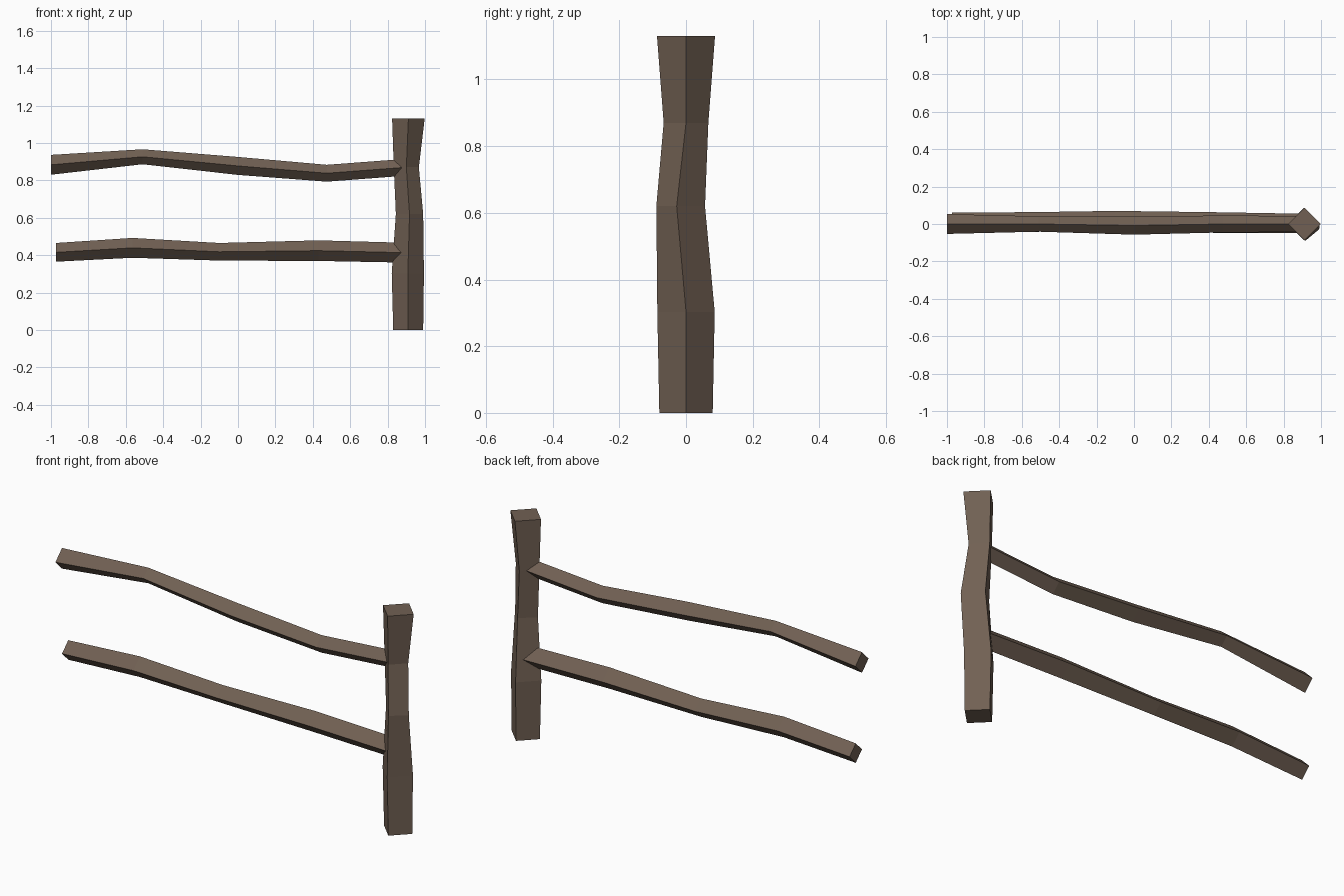
import bpy, bmesh

if "Cube" in bpy.data.objects:
    bpy.data.objects.remove(bpy.data.objects["Cube"])

wood = bpy.data.materials.new("weathered brown wood")
wood.diffuse_color = (0.165, 0.118, 0.087, 1)
wood.use_nodes = True
wood.node_tree.nodes["Principled BSDF"].inputs["Base Color"].default_value = wood.diffuse_color


def beam(name, rings):
    """Loft four-cornered rings into a closed, flat-shaded beam."""
    bm = bmesh.new()
    loops = [[bm.verts.new(p) for p in ring] for ring in rings]
    for a, b in zip(loops, loops[1:]):
        for i in range(4):
            j = (i + 1) % 4
            bm.faces.new((a[i], a[j], b[j], b[i]))
    bm.faces.new(loops[0])
    bm.faces.new(loops[-1])
    bmesh.ops.recalc_face_normals(bm, faces=bm.faces)
    mesh = bpy.data.meshes.new(name)
    bm.to_mesh(mesh)
    bm.free()
    mesh.materials.append(wood)
    obj = bpy.data.objects.new(name, mesh)
    bpy.context.collection.objects.link(obj)
    return obj


def post_ring(z, x, y, r, skew=0):
    return [(x + r, y - skew, z), (x, y + r, z), (x - r, y + skew, z), (x, y - r, z)]


def rail_ring(x, y, z, ry, rz):
    return [(x, y + ry, z), (x, y, z + rz), (x, y - ry, z), (x, y, z - rz)]


# Crooked post, diamond in section
beam("post", [post_ring(*s) for s in (
    (0.00, 0.910, 0.000, 0.080),
    (0.303, 0.908, 0.000, 0.086),
    (0.62, 0.917, -0.016, 0.073, 0.012),
    (0.87, 0.900, 0.000, 0.067),
    (1.13, 0.911, 0.000, 0.087))])

# Bent rails, ending inside the post
beam("upper_rail", [rail_ring(*s) for s in (
    (-1.00, 0.000, 0.883, 0.053, 0.053),
    (-0.51, 0.000, 0.926, 0.041, 0.040),
    (0.00, -0.008, 0.877, 0.049, 0.048),
    (0.475, 0.000, 0.838, 0.045, 0.045),
    (0.90, 0.000, 0.870, 0.043, 0.045))])

beam("lower_rail", [rail_ring(*s) for s in (
    (-0.973, 0.012, 0.415, 0.050, 0.050),
    (-0.565, 0.010, 0.439, 0.053, 0.053),
    (-0.10, 0.020, 0.418, 0.050, 0.047),
    (0.43, 0.008, 0.424, 0.055, 0.055),
    (0.90, 0.003, 0.413, 0.052, 0.053))])
